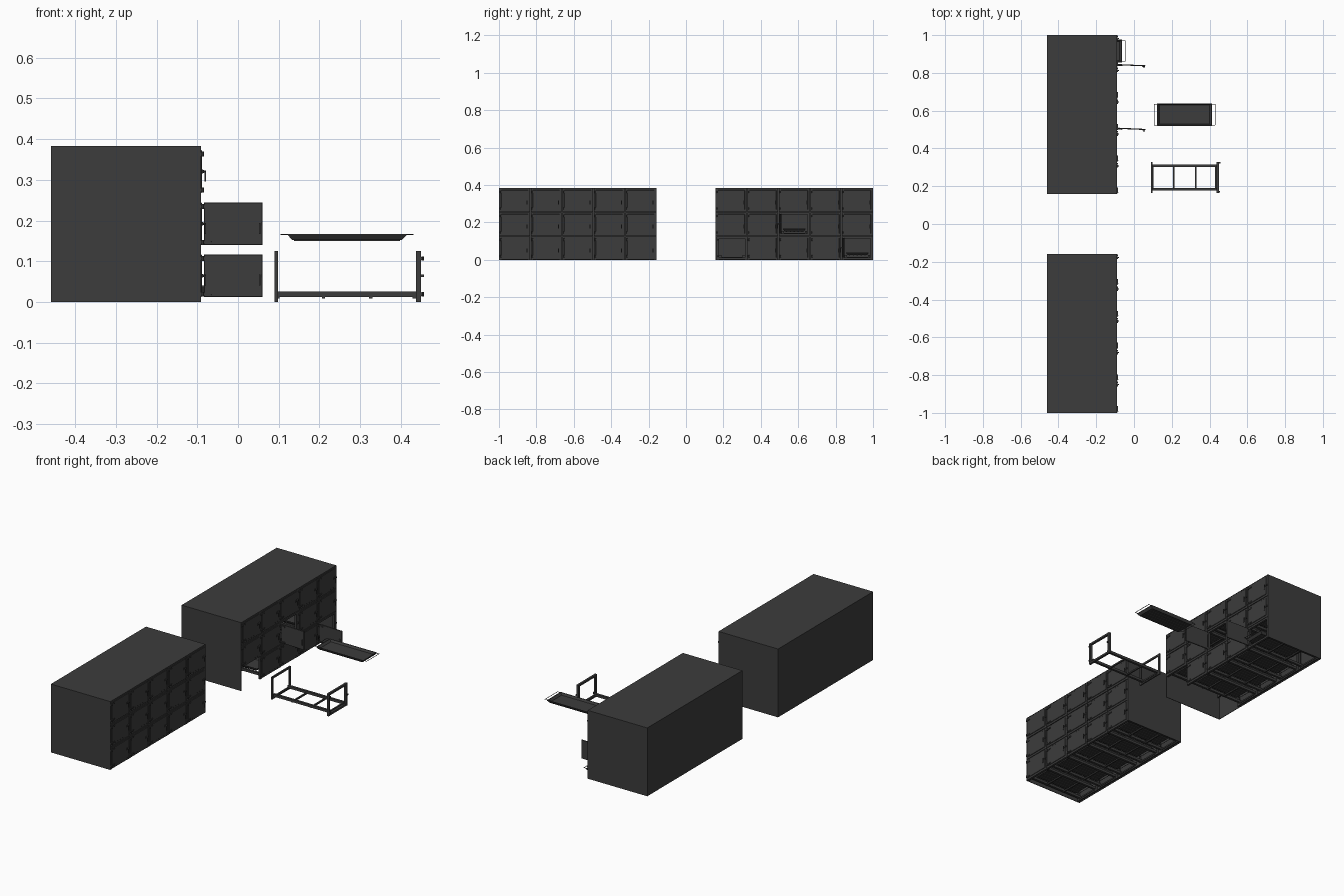
import bpy, bmesh, math
from mathutils import Matrix, Vector

if "Cube" in bpy.data.objects:
    bpy.data.objects.remove(bpy.data.objects["Cube"])

mat = bpy.data.materials.new("dark_steel")
mat.diffuse_color = (0.045, 0.045, 0.045, 1)
mat.use_nodes = True
mat.node_tree.nodes["Principled BSDF"].inputs["Base Color"].default_value = mat.diffuse_color


def box(bm, x0, x1, y0, y1, z0, z1):
    m = Matrix.Translation(((x0 + x1) / 2, (y0 + y1) / 2, (z0 + z1) / 2))
    bmesh.ops.create_cube(bm, size=1, matrix=m @ Matrix.Diagonal((x1 - x0, y1 - y0, z1 - z0, 1)))


def rod(bm, a, b, r, n=8):
    a, b = Vector(a), Vector(b)
    q = (b - a).to_track_quat('Z', 'Y').to_matrix().to_4x4()
    bmesh.ops.create_cone(bm, cap_ends=True, segments=n, radius1=r, radius2=r,
                          depth=(b - a).length, matrix=Matrix.Translation((a + b) / 2) @ q)


def finish(bm, name):
    bmesh.ops.recalc_face_normals(bm, faces=bm.faces)
    me = bpy.data.meshes.new(name)
    bm.to_mesh(me)
    bm.free()
    me.materials.append(mat)
    return me


def place(me, name, loc, rot=0):
    ob = bpy.data.objects.new(name, me)
    ob.location = loc
    ob.rotation_euler.z = rot
    bpy.context.collection.objects.link(ob)
    return ob


W, H = 0.1684, 0.1275      # cell pitch
X0, X1 = -0.46, -0.091     # cabinet back and front


# Outer shell: open at the front and underneath
def shell_mesh():
    bm = bmesh.new()
    h, t = W * 2.5, 0.003
    box(bm, X0, X1, -h, h, 0.383 - t, 0.383)
    box(bm, X0, X0 + t, -h, h, 0, 0.383 - t)
    for s in (-1, 1):
        y = sorted((s * h, s * (h - t)))
        box(bm, X0 + t, X1, y[0], y[1], 0, 0.383 - t)
    return finish(bm, "cabinet_shell")


# Cell frame: two upright rings, lower rails, crossbars and hinge sockets
def frame_mesh():
    bm = bmesh.new()
    for x0, x1 in ((-0.180, -0.172), (0.167, 0.179)):
        for s in (-1, 1):
            y = sorted((s * 0.0705, s * 0.0825))
            box(bm, x0, x1, y[0], y[1], 0, 0.1255)
        box(bm, x0, x1, -0.0705, 0.0705, 0.001, 0.012)
        box(bm, x0, x1, -0.0705, 0.0705, 0.115, 0.1255)
    for s in (-1, 1):
        y = sorted((s * 0.056, s * 0.069))
        box(bm, -0.176, 0.17, y[0], y[1], 0.012, 0.026)
    for x in (-0.172, -0.06, 0.056, 0.163):
        box(bm, x - 0.004, x + 0.004, -0.066, 0.066, 0.008, 0.016)
    for z in (0.019, 0.107):
        box(bm, 0.179, 0.183, -0.082, -0.072, z - 0.004, z + 0.004)
        rod(bm, (0.184, -0.074, z - 0.005), (0.184, -0.074, z + 0.005), 0.003)
    box(bm, 0.179, 0.187, 0.073, 0.081, 0.061, 0.068)
    return finish(bm, "cell_frame")


# Tray: shallow tapered pan with ribs below and wire handles
def tray_mesh():
    bm = bmesh.new()
    rings = []
    for hx, hy, z in ((0.135, 0.052, 0.025), (0.146, 0.060, 0.037), (0.146, 0.060, 0.040),
                      (0.142, 0.056, 0.040), (0.133, 0.050, 0.029)):
        rings.append([bm.verts.new((sx * hx, sy * hy, z))
                      for sx, sy in ((-1, -1), (1, -1), (1, 1), (-1, 1))])
    for a, b in zip(rings, rings[1:]):
        for i in range(4):
            j = (i + 1) % 4
            bm.faces.new((a[i], a[j], b[j], b[i]))
    bm.faces.new(rings[0][::-1])
    bm.faces.new(rings[-1])
    for k in range(-2, 3):
        box(bm, -0.13, 0.13, k * 0.021 - 0.003, k * 0.021 + 0.003, 0.022, 0.0255)
    for s in (-1, 1):
        for t in (-1, 1):
            rod(bm, (s * 0.142, t * 0.055, 0.0385), (s * 0.162, t * 0.055, 0.0385), 0.0015, 6)
        rod(bm, (s * 0.162, -0.056, 0.0385), (s * 0.162, 0.056, 0.0385), 0.0015, 6)
    return finish(bm, "tray")


# Door: origin on its hinge line, with straps and a lever latch
def door_mesh():
    bm = bmesh.new()
    box(bm, -0.007, -0.001, 0.004, 0.148, 0.012, 0.117)
    bmesh.ops.bevel(bm, geom=bm.edges[:], offset=0.0012, segments=1, affect='EDGES')
    for z in (0.019, 0.107):
        box(bm, -0.001, 0.002, 0.0, 0.027, z - 0.0035, z + 0.0035)
        rod(bm, (0.002, 0.001, z - 0.006), (0.002, 0.001, z + 0.006), 0.003)
        rod(bm, (0.002, 0.021, z), (0.0035, 0.021, z), 0.002)
    box(bm, -0.001, 0.002, 0.132, 0.147, 0.060, 0.069)
    rod(bm, (0.001, 0.142, 0.0645), (0.008, 0.142, 0.0645), 0.0025)
    box(bm, 0.006, 0.009, 0.140, 0.144, 0.040, 0.067)
    return finish(bm, "door")


shell, frame, tray, door = shell_mesh(), frame_mesh(), tray_mesh(), door_mesh()
CX = -0.271                # frame centre inside a cabinet
OPEN = math.radians(-92.5)

for side, cy in (("left", -0.579), ("right", 0.579)):
    place(shell, f"{side}_cabinet_shell", (0, cy, 0))
    for col in range(5):
        for row in range(3):
            y, z = cy + (col - 2) * W, row * H + (0.001 if row == 2 else 0)
            tag = f"{side}_{col}_{row}"
            cell = (col, row) if side == "right" else None
            if cell == (0, 0):      # this cell has been taken out
                continue
            place(frame, f"cell_frame_{tag}", (CX, y, z))
            opened = cell in ((4, 0), (2, 1))
            place(door, f"door_{tag}", (-0.088, y - 0.076, z), OPEN if opened else 0)
            if cell == (2, 1):      # tray fully drawn out
                place(tray, "removed_tray", (0.268, y, z))
            else:
                shift = 0.064 if cell == (4, 0) else 0
                place(tray, f"tray_{tag}", (CX - 0.002 + shift, y, z))

# Loose frame standing in front of its empty cell
place(frame, "removed_cell_frame", (0.27, 0.246, 0))
